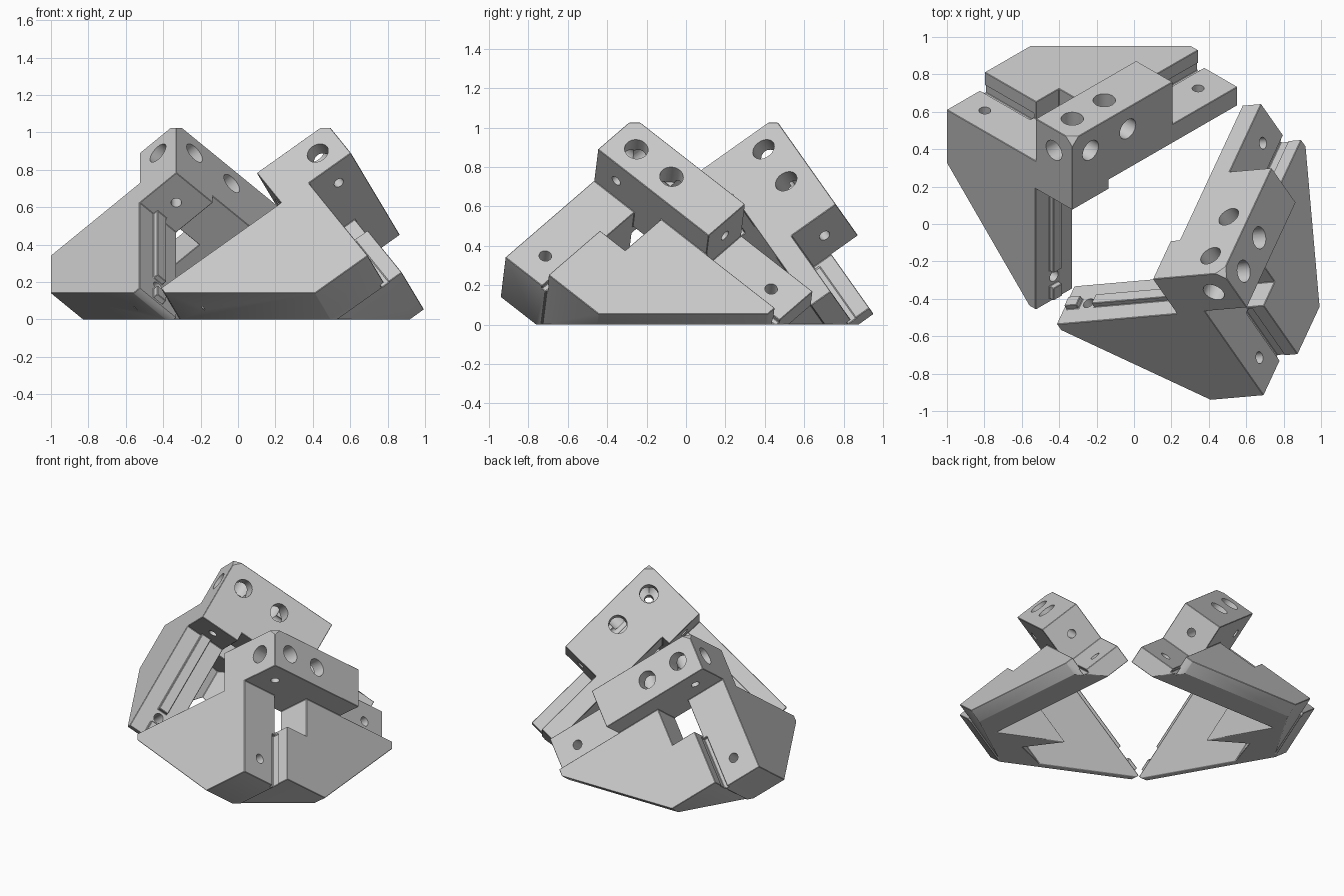
import bpy, bmesh, math
from mathutils import Matrix, Vector

cube = bpy.data.objects.get("Cube")
if cube:
    bpy.data.objects.remove(cube, do_unlink=True)

grey = bpy.data.materials.new("plain_grey")
grey.use_nodes = True
grey.diffuse_color = (0.6, 0.6, 0.6, 1)
grey.node_tree.nodes["Principled BSDF"].inputs["Base Color"].default_value = (0.6, 0.6, 0.6, 1)

W = 0.277         # rail width
C = W / 2         # rail centre
BLOCK = 0.76      # length of the clamp block
ARM = 1.25        # end of the long arm
WEB = 1.23        # end of the web


def frame(apex, azimuth, hand):
    """Three perpendicular axes sloping down from the apex."""
    flat, drop = math.sqrt(2 / 3), -math.sqrt(1 / 3)
    cols = []
    for turn in (0, 120 * hand, -120 * hand):
        a = math.radians(azimuth + turn)
        cols.append(Vector((flat * math.cos(a), flat * math.sin(a), drop)))
    m = Matrix(cols).transposed().to_4x4()
    m.translation = apex
    return m


def finish(bm, name, matrix):
    bm.transform(matrix)
    bmesh.ops.recalc_face_normals(bm, faces=bm.faces)
    mesh = bpy.data.meshes.new(name)
    bm.to_mesh(mesh)
    bm.free()
    obj = bpy.data.objects.new(name, mesh)
    bpy.context.collection.objects.link(obj)
    mesh.materials.append(grey)
    return obj


def prism(name, axis, outline, lo, hi, matrix=Matrix()):
    """Extrude an outline along one of the three axes."""
    bm = bmesh.new()
    rings = []
    for d in (lo, hi):
        ring = []
        for pt in outline:
            co = list(pt)
            co.insert(axis, d)
            ring.append(bm.verts.new(co))
        rings.append(ring)
        bm.faces.new(ring)
    n = len(outline)
    for i in range(n):
        j = (i + 1) % n
        bm.faces.new((rings[0][i], rings[0][j], rings[1][j], rings[1][i]))
    return finish(bm, name, matrix)


def box(name, lo, hi, matrix=Matrix()):
    rect = [(lo[0], lo[1]), (hi[0], lo[1]), (hi[0], hi[1]), (lo[0], hi[1])]
    return prism(name, 2, rect, lo[2], hi[2], matrix)


def drill(axis, u, v, lo, hi, radius):
    bm = bmesh.new()
    bmesh.ops.create_cone(bm, cap_ends=True, segments=28, radius1=radius,
                          radius2=radius, depth=hi - lo)
    turn = (Matrix.Rotation(math.pi / 2, 4, 'Y'),
            Matrix.Rotation(math.pi / 2, 4, 'X'), Matrix())[axis]
    centre = [u, v]
    centre.insert(axis, (lo + hi) / 2)
    return finish(bm, "drill", Matrix.Translation(centre) @ turn)


def select_only(obj):
    bpy.ops.object.select_all(action='DESELECT')
    bpy.context.view_layer.objects.active = obj
    obj.select_set(True)


def apply_mod(obj, kind, **settings):
    select_only(obj)
    mod = obj.modifiers.new("step", kind)
    for key, value in settings.items():
        setattr(mod, key, value)
    bpy.ops.object.modifier_apply(modifier=mod.name)


def combine(obj, other, operation):
    apply_mod(obj, 'BOOLEAN', object=other, operation=operation, solver='EXACT')
    bpy.data.objects.remove(other, do_unlink=True)


left_frame = frame(Vector((-0.33, 0.45, 1.05)), 30, 1)
right_frame = frame(Vector((0.474, -0.262, 1.05)), 65, -1)

# the bracket is built square to its own axes, then tilted into place
body = box("left_hand_bracket", (0, 0, 0), (BLOCK, W, W))
side = [(W, W), (0.95, W), (0.95, 0.625), (0.325, 1.25), (W, 1.25)]
web = [(W, 0.55), (W, 0.94), (0.62, 0.94), (WEB, 0.33),
       (WEB, W), (0.45, W), (0.45, 0.55)]
filler = [(W, 0.94), (W, 0.75), (0.42, 0.79), (0.53, 0.56), (0.53, 0.94)]
parts = [
    box("corner_post", (0, 0, 0), (W, W, 0.46)),
    box("long_arm", (0.1, 0, 0.2), (ARM, W, 0.4)),
    prism("side_slab", 0, side, 0, W),
    prism("back_web", 2, web, 0.165, 0.4),
    prism("web_filler", 2, filler, 0.35, 1.0),
    box("seat_rib", (C - 0.033, W - 0.03, 0.44), (C + 0.033, W + 0.02, 1.05)),
    box("rib_foot", (C - 0.033, W - 0.03, 1.15), (C + 0.033, W + 0.02, 1.23)),
]
# clear the rail seat above the long arm
combine(parts[1], box("seat_space", (BLOCK, -0.1, 0.1), (1.4, W + 0.1, W)), 'DIFFERENCE')
for part in parts:
    combine(body, part, 'UNION')

# relief grooves where the seats meet the web
combine(body, box("groove", (W - 0.025, 0.57, 0.25), (W + 0.006, 1.1, 0.3)), 'DIFFERENCE')
combine(body, box("groove", (0.78, W - 0.025, 0.25), (1.4, W + 0.006, 0.3)), 'DIFFERENCE')

# flat foot and blunted apex
combine(body, box("trim", (-3, -3, 0), (3, 3, 1.025), left_frame.inverted()), 'INTERSECT')

# soften the edges
apply_mod(body, 'DECIMATE', decimate_type='DISSOLVE', angle_limit=0.01)
apply_mod(body, 'BEVEL', width=0.01, segments=1, limit_method='ANGLE',
          angle_limit=math.radians(40), use_clamp_overlap=True)

# counterbored screw holes along each axis
for axis, length in enumerate((0.85, 0.4, 0.55)):
    combine(body, drill(axis, C, C, -0.1, 0.13, 0.06), 'DIFFERENCE')
    combine(body, drill(axis, C, C, 0.1, length, 0.028), 'DIFFERENCE')

# blind holes farther along the clamp block
for axis, u in ((1, 0.42), (2, 0.38)):
    combine(body, drill(axis, u, C, -0.1, 0.13, 0.06), 'DIFFERENCE')

# small holes in the rail seats
for axis, u, v in [(2, 1.09, C), (2, C, 0.8), (1, C, 1.1)]:
    combine(body, drill(axis, u, v, 0.2, 0.45, 0.032), 'DIFFERENCE')

# stand the bracket and its mirrored partner on their feet
partner = bpy.data.objects.new("right_hand_bracket", body.data.copy())
bpy.context.collection.objects.link(partner)
for obj, place in ((body, left_frame), (partner, right_frame)):
    obj.data.transform(place)
    if place.determinant() < 0:
        obj.data.flip_normals()
    select_only(obj)
    bpy.ops.object.shade_smooth_by_angle(angle=math.radians(25))
